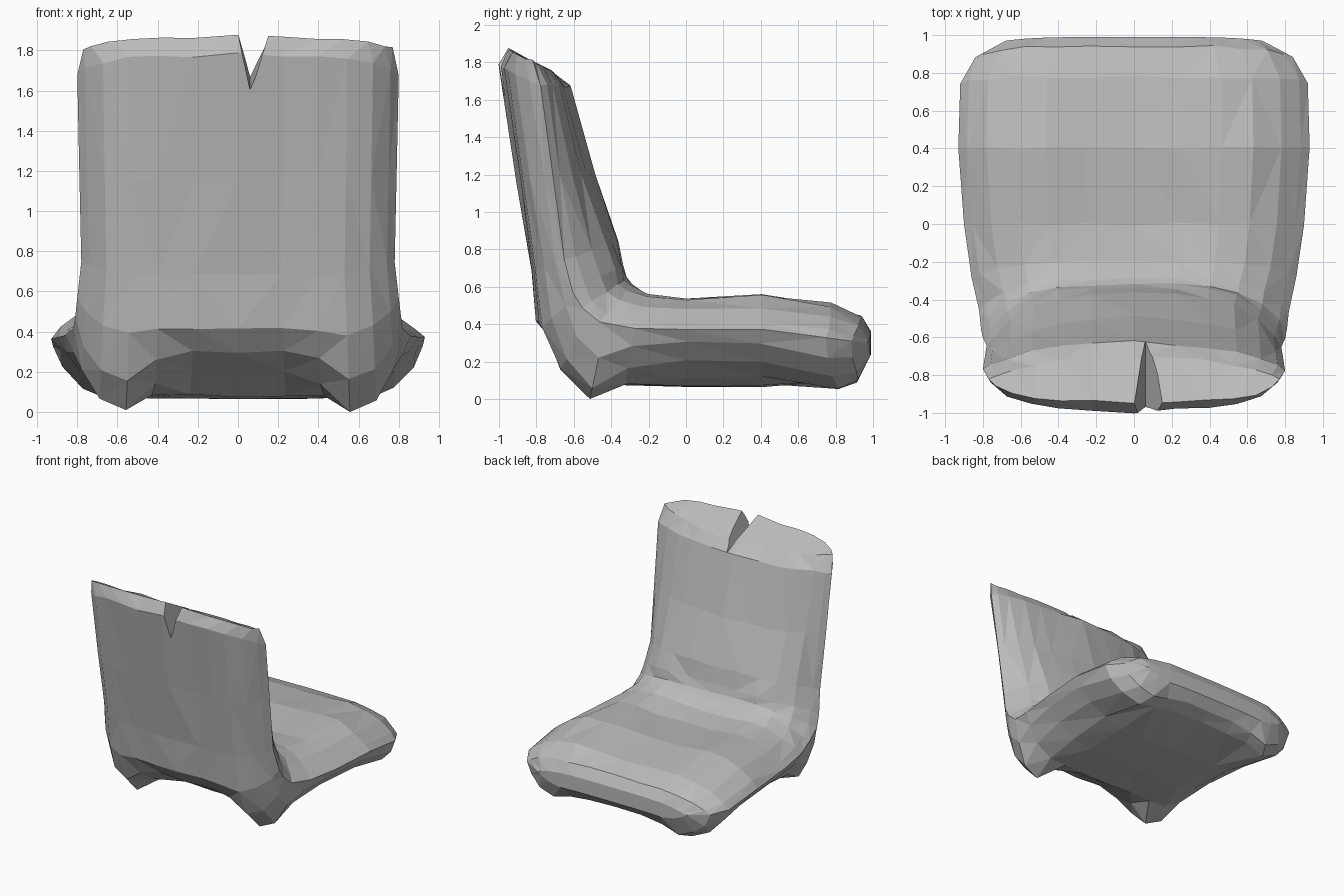
import bpy, bmesh, random
from mathutils import Vector

random.seed(4)
old = bpy.data.objects.get("Cube")
if old:
    bpy.data.objects.remove(old)

grey = bpy.data.materials.new("plain grey")
grey.use_nodes = True
colour = (0.5, 0.5, 0.5, 1)
grey.diffuse_color = colour
grey.node_tree.nodes["Principled BSDF"].inputs["Base Color"].default_value = colour


def make_object(name, bm):
    bmesh.ops.recalc_face_normals(bm, faces=bm.faces)
    mesh = bpy.data.meshes.new(name)
    bm.to_mesh(mesh)
    bm.free()
    mesh.materials.append(grey)
    ob = bpy.data.objects.new(name, mesh)
    bpy.context.collection.objects.link(ob)
    return ob


# Sections from the seat front, round the bend, to the backrest top:
# inner (y, z), outer (y, z), rim (y, z), half width, corner droop,
# dish of the seat, wedge (0 = cushion, 1 = wedge-shaped backrest)
sections = [
    ((0.99, 0.36), (0.99, 0.24), (0.97, 0.30), 0.68, 0.02, 0, 0),
    ((0.94, 0.45), (0.92, 0.16), (0.89, 0.31), 0.84, 0.10, 0.01, 0),
    ((0.78, 0.52), (0.82, 0.12), (0.75, 0.33), 0.92, 0.11, 0.02, 0),
    ((0.40, 0.58), (0.40, 0.07), (0.40, 0.37), 0.93, 0.01, 0.05, 0),
    ((0.00, 0.56), (0.00, 0.06), (0.00, 0.37), 0.90, 0.00, 0.05, 0),
    ((-0.20, 0.57), (-0.33, 0.08), (-0.28, 0.38), 0.86, 0.05, 0.03, 0),
    ((-0.29, 0.61), (-0.53, 0.20), (-0.46, 0.41), 0.82, 0.25, 0, 0.1),
    ((-0.32, 0.65), (-0.70, 0.30), (-0.55, 0.48), 0.81, 0.18, 0, 0.3),
    ((-0.335, 0.71), (-0.80, 0.41), (-0.60, 0.57), 0.80, 0.05, 0, 0.4),
    ((-0.365, 0.85), (-0.83, 0.68), (-0.65, 0.75), 0.78, 0, 0, 0.6),
    ((-0.48, 1.20), (-0.90, 1.15), (-0.71, 1.20), 0.79, 0, 0, 0.9),
    ((-0.62, 1.67), (-1.00, 1.78), (-0.77, 1.68), 0.80, 0, 0, 1),
    ((-0.70, 1.74), (-0.95, 1.87), (-0.82, 1.81), 0.77, 0, 0, 1),
]
half = (0.28, 0.5, 0.68, 0.84, 0.95)
columns = [-u for u in reversed(half)] + [0] + list(half)


def section_ring(bm, inner, outer, rim, width, droop, dish, wedge):
    """Closed cross-section: rim, inner face, rim, outer face."""
    rough = 0.008 * (rim[0] < 0.95)

    def point(u, side, power, taper, drop, hollow):
        a = abs(u)
        f = (1 - taper * a) * (1 - a ** power)
        y, z = (r + (s - r) * f for r, s in zip(rim, side))
        z -= drop * max(0, 1 - ((a - 0.76) / 0.3) ** 2)
        z -= hollow * max(0, 1 - (a / 0.6) ** 2)
        y += random.uniform(-rough, rough)
        z += random.uniform(-rough, rough)
        return bm.verts.new((u * width, y, max(0, z)))

    top = [point(u, inner, 5, 0.4 * wedge ** 2, 0, dish)
           for u in [-1] + columns + [1]]
    under = [point(u, outer, 4.5 + 4.5 * wedge, 0.25 * wedge, droop, 0)
             for u in reversed(columns)]
    return top + under


# Padded shell of seat and backrest
bm = bmesh.new()
rings = [section_ring(bm, *s) for s in sections]
count = len(rings[0])
for a, b in zip(rings, rings[1:]):
    for i in range(count):
        j = (i + 1) % count
        bm.faces.new((a[i], a[j], b[j], b[i]))

# Strips closing the seat front and the backrest top
for ring in (rings[0], rings[-1]):
    for i in range(count // 2):
        strip = (ring[i], ring[i + 1], ring[-i - 1], ring[-i])
        bm.faces.new(list(dict.fromkeys(strip)))
bmesh.ops.recalc_face_normals(bm, faces=bm.faces)
bmesh.ops.triangulate(bm, faces=bm.faces)
shell = make_object("seat_and_backrest", bm)

# Sloping V notch in the backrest top
bm = bmesh.new()
ends = []
for y, low in ((-1.1, 1.58), (-0.5, 1.69)):
    ends.append([bm.verts.new(Vector(p)) for p in
                 ((0.06, y, low), (0.19, y, 2), (-0.03, y, 2))])
for i in range(3):
    j = (i + 1) % 3
    bm.faces.new((ends[0][i], ends[0][j], ends[1][j], ends[1][i]))
for end in ends:
    bm.faces.new(end)
cutter = make_object("notch_cutter", bm)
cutter.hide_render = True
cut = shell.modifiers.new("notch", "BOOLEAN")
cut.operation = "DIFFERENCE"
cut.solver = "EXACT"
cut.object = cutter
bpy.context.view_layer.objects.active = shell
bpy.ops.object.modifier_apply(modifier=cut.name)
bpy.data.objects.remove(cutter)
